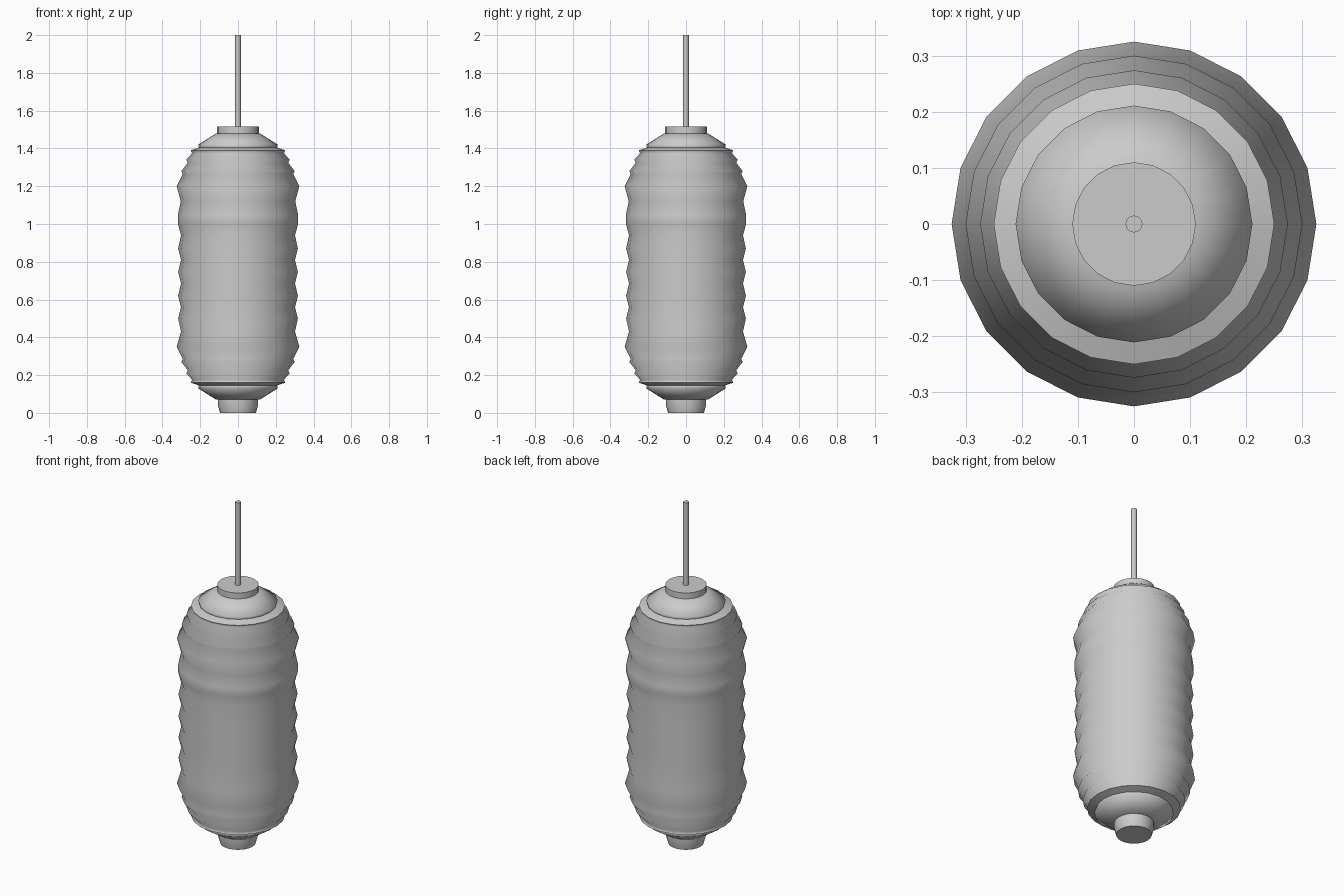
import bpy, math

if "Cube" in bpy.data.objects:
    bpy.data.objects.remove(bpy.data.objects["Cube"])

SIDES = 20


def lathe(name, profile, sides=SIDES, angle=60):
    """Revolve (radius, z) points around z, closing both ends."""
    verts, faces = [], []
    for r, z in profile:
        for i in range(sides):
            a = 2 * math.pi * i / sides
            verts.append((r * math.cos(a), r * math.sin(a), z))
    for k in range(len(profile) - 1):
        for i in range(sides):
            j = (i + 1) % sides
            faces.append((k * sides + i, k * sides + j,
                          (k + 1) * sides + j, (k + 1) * sides + i))
    last = (len(profile) - 1) * sides
    faces.append(tuple(reversed(range(sides))))
    faces.append(tuple(range(last, last + sides)))
    mesh = bpy.data.meshes.new(name)
    mesh.from_pydata(verts, [], faces)
    obj = bpy.data.objects.new(name, mesh)
    bpy.context.collection.objects.link(obj)
    bpy.ops.object.select_all(action='DESELECT')
    obj.select_set(True)
    bpy.context.view_layer.objects.active = obj
    bpy.ops.object.shade_smooth_by_angle(angle=math.radians(angle))
    return obj


# Ribbed paper body: stepped domes mirrored about mid height, wavy middle
MID = 0.775
dome = [(0.325, 1.20), (0.292, 1.265), (0.300, 1.28), (0.266, 1.325),
        (0.274, 1.34), (0.243, 1.375), (0.250, 1.39), (0.207, 1.405),
        (0.211, 1.42), (0.116, 1.48)]
lower = [(r, 2 * MID - z) for r, z in reversed(dome)]
waves = [(0.302, 0.43), (0.317, 0.50), (0.302, 0.56), (0.317, 0.62),
         (0.302, 0.685), (0.317, 0.745), (0.302, 0.81), (0.317, 0.87),
         (0.302, 0.94), (0.318, 1.00), (0.318, 1.05), (0.303, 1.12)]
lathe("paper_body", lower + waves + dome, angle=75)

# End caps
lathe("top_cap", [(0.110, 1.47), (0.110, 1.515)], angle=30)
lathe("bottom_cap", [(0.095, 0.0), (0.106, 0.04), (0.106, 0.08)], angle=30)

# Hanging rod
lathe("hanging_rod", [(0.015, 1.50), (0.015, 2.0)], sides=16, angle=30)
